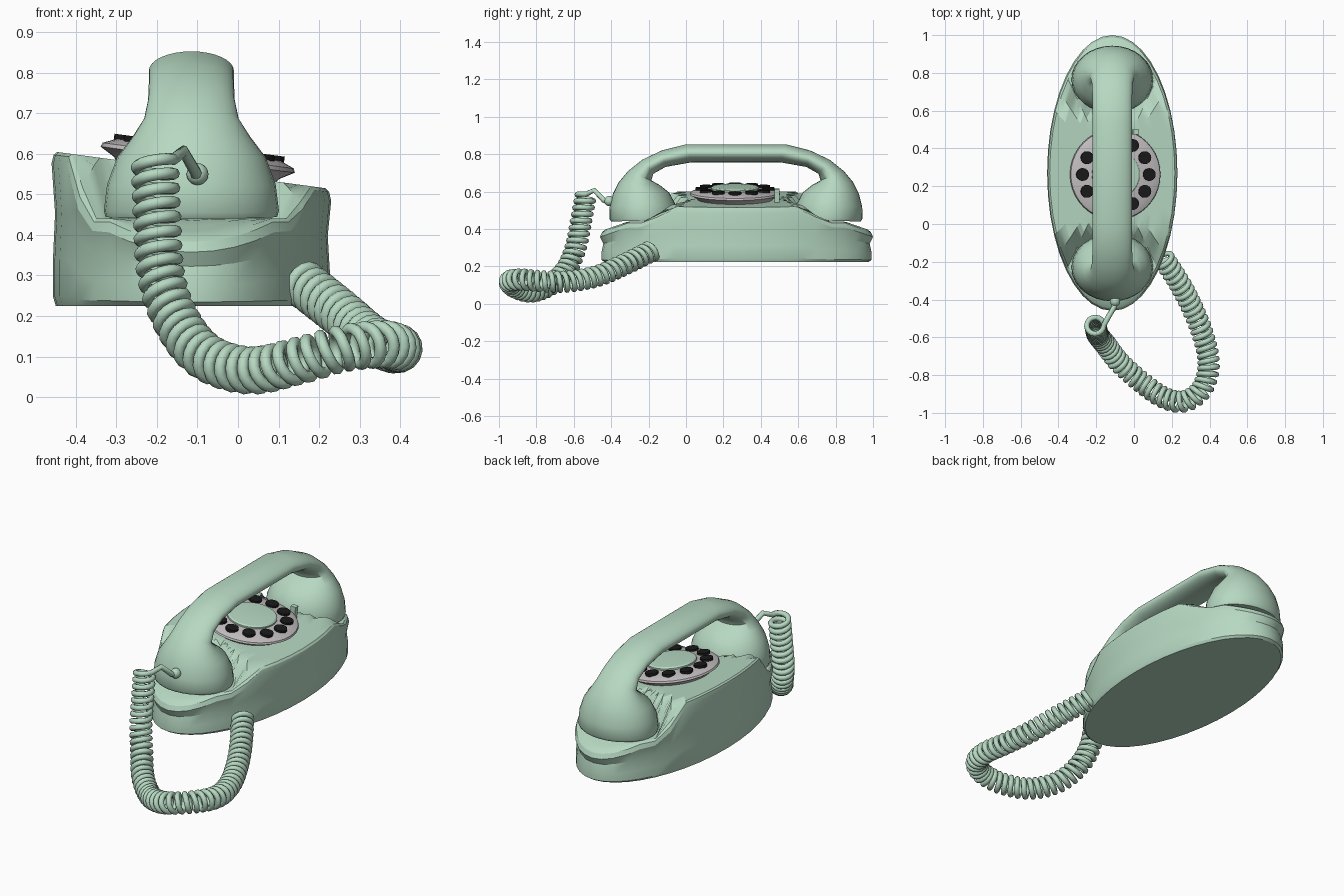
import bpy, bmesh, math
from mathutils import Vector, Matrix

if "Cube" in bpy.data.objects:
    bpy.data.objects.remove(bpy.data.objects["Cube"])

CX, CY = -0.115, 0.27            # centre of the oval body
TILT = 0.135                     # sideways slope of the deck


def material(name, rgb):
    m = bpy.data.materials.new(name)
    m.diffuse_color = (*rgb, 1)
    m.use_nodes = True
    m.node_tree.nodes["Principled BSDF"].inputs["Base Color"].default_value = m.diffuse_color
    return m


GREEN = material("soft_green", (0.47, 0.69, 0.54))
GREY = material("warm_grey", (0.55, 0.52, 0.53))
BLACK = material("black", (0.01, 0.01, 0.01))


def add_object(name, bm, mat, angle=35):
    bmesh.ops.recalc_face_normals(bm, faces=bm.faces[:])
    me = bpy.data.meshes.new(name)
    bm.to_mesh(me)
    bm.free()
    ob = bpy.data.objects.new(name, me)
    bpy.context.collection.objects.link(ob)
    me.materials.append(mat)
    bpy.ops.object.select_all(action='DESELECT')
    ob.select_set(True)
    bpy.context.view_layer.objects.active = ob
    bpy.ops.object.shade_smooth_by_angle(angle=math.radians(angle))
    return ob


def loft(name, rings, mat, angle=35):
    """Bridge closed rings of points and cap both ends."""
    bm = bmesh.new()
    loops = [[bm.verts.new(p) for p in r] for r in rings]
    n = len(loops[0])
    for a, b in zip(loops, loops[1:]):
        for i in range(n):
            j = (i + 1) % n
            bm.faces.new((a[i], a[j], b[j], b[i]))
    bm.faces.new(loops[0][::-1])
    bm.faces.new(loops[-1])
    return add_object(name, bm, mat, angle)


def lathe(name, profile, matrix, mat, sides=40, angle=30):
    rings = [[matrix @ Vector((r * math.cos(t), r * math.sin(t), z))
              for t in (2 * math.pi * i / sides for i in range(sides))]
             for r, z in profile]
    return loft(name, rings, mat, angle)


# Body: oval wall under a tilted deck that drops to a saddle at both ends
def top_z(u, v):
    u_abs, v_abs = abs(u), abs(v)
    k = (v_abs - 0.25 - 0.45 * u_abs) / 0.08
    k = min(1, max(0, k))
    deck = 0.56 - TILT * u
    low = 0.44 - 0.35 * max(0, v_abs - 0.58)
    return deck * (1 - k) + low * k


def body_ring(scale, frac=None, drop=0.0, sides=40):
    pts = []
    for i in range(sides):
        t = 2 * math.pi * i / sides
        u, v = 0.345 * math.cos(t), 0.73 * math.sin(t)
        if frac is None:
            z = top_z(u * scale, v * scale) - drop
        else:
            z = 0.225 + frac * (top_z(u, v) - 0.225)
        pts.append((CX + u * scale, CY + v * scale, z))
    return pts


rings = [body_ring(0.97, 0), body_ring(0.99, 0.06), body_ring(0.99, 0.3),
         body_ring(0.975, 0.6), body_ring(1.0, None, 0.03), body_ring(0.985, None, 0.008)]
rings += [body_ring(0.96 - 0.05 * i) for i in range(19)]
loft("phone_body", rings, GREEN, 25)

# Handset: elliptical sections from cup to bar, mirrored to the other cup
# (outer y, outer z, inner y, inner z, half width)
HALF = [(-0.40, 0.44, -0.055, 0.45, 0.212), (-0.41, 0.455, -0.05, 0.465, 0.216),
        (-0.408, 0.52, -0.055, 0.53, 0.208),
        (-0.39, 0.59, -0.09, 0.595, 0.183), (-0.36, 0.65, -0.14, 0.635, 0.145),
        (-0.31, 0.71, -0.185, 0.66, 0.117), (-0.235, 0.77, -0.175, 0.695, 0.107),
        (-0.13, 0.82, -0.11, 0.732, 0.105), (0.0, 0.853, 0.03, 0.757, 0.105)]
MID = 0.267
sections = HALF + [(2 * MID - a, b, 2 * MID - c, d, w) for a, b, c, d, w in reversed(HALF)]
rings = []
for oy, oz, iy, iz, w in sections:
    c = Vector((CX, (oy + iy) / 2, (oz + iz) / 2))
    h = Vector((0, (oy - iy) / 2, (oz - iz) / 2))
    rings.append([c + Vector((w * math.cos(t), 0, 0)) + h * math.sin(t)
                  for t in (2 * math.pi * i / 32 for i in range(32))])
loft("handset", rings, GREEN, 50)

# Dial: tilted with the deck
dial = Matrix.Translation((-0.103, 0.262, 0.56)) @ Matrix.Rotation(math.atan(TILT), 4, 'Y')
lathe("dial_plate", [(0.19, -0.02), (0.205, 0.005), (0.242, 0.026), (0.238, 0.036),
                     (0.205, 0.05), (0.10, 0.055)], dial, GREY)
lathe("dial_centre", [(0.128, 0.045), (0.128, 0.062), (0.12, 0.068), (0.06, 0.072)],
      dial, GREEN)
for i in range(12):
    t = math.radians(30 * i)
    m = dial @ Matrix.Translation((0.178 * math.cos(t), 0.178 * math.sin(t), 0.045))
    lathe("finger_hole", [(0.034, 0), (0.034, 0.017)], m, BLACK, 16)

# Finger stop beside the dial
bm = bmesh.new()
bmesh.ops.create_cube(bm, size=1, matrix=dial @ Matrix.Translation((0.105, 0.225, 0.03))
                      @ Matrix.Diagonal((0.03, 0.025, 0.08, 1)))
add_object("finger_stop", bm, GREEN)

# Cord plug on the front cup
bm = bmesh.new()
bmesh.ops.create_uvsphere(bm, u_segments=16, v_segments=10, radius=0.027,
                          matrix=Matrix.Translation((-0.10, -0.41, 0.55)))
add_object("cord_plug", bm, GREEN, 60)

# Coiled cord: a helix carried along a smooth path
PATH = [Vector(p) for p in (
    (-0.205, -0.535, 0.585), (-0.20, -0.56, 0.45), (-0.19, -0.59, 0.30),
    (-0.15, -0.64, 0.185), (-0.08, -0.73, 0.10), (0.03, -0.83, 0.066),
    (0.15, -0.915, 0.09), (0.26, -0.94, 0.12), (0.355, -0.88, 0.13),
    (0.395, -0.76, 0.12), (0.375, -0.62, 0.12), (0.32, -0.47, 0.15),
    (0.25, -0.33, 0.21), (0.155, -0.18, 0.285))]


def smooth_path(pts, steps=40):
    p = [2 * pts[0] - pts[1]] + pts + [2 * pts[-1] - pts[-2]]
    out = []
    for i in range(1, len(p) - 2):
        a, b, c, d = p[i - 1:i + 3]
        for s in range(steps):
            t = s / steps
            out.append(0.5 * (2 * b + (c - a) * t + (2 * a - 5 * b + 4 * c - d) * t * t
                              + (3 * b - a - 3 * c + d) * t ** 3))
    return out + [pts[-1]]


line = smooth_path(PATH)
PITCH, COIL_R = 0.036, 0.046
wire = [Vector((-0.10, -0.40, 0.54)), Vector((-0.105, -0.44, 0.555)),
        Vector((-0.135, -0.49, 0.607))]
side, phase, done = Vector((1, 0, 0)), 0.0, 0.0
step = PITCH / 16
for a, b in zip(line, line[1:]):
    tan = (b - a).normalized()
    side = (side - tan * side.dot(tan)).normalized()
    up = tan.cross(side)
    length = (b - a).length
    while done < length:
        wire.append(a + tan * done + COIL_R * (side * math.cos(phase) + up * math.sin(phase)))
        phase += 2 * math.pi / 16
        done += step
    done -= length
wire.append(Vector((0.11, -0.13, 0.29)))

cu = bpy.data.curves.new("coiled_cord", 'CURVE')
cu.dimensions = '3D'
cu.bevel_depth = 0.0145
cu.bevel_resolution = 2
cu.use_fill_caps = True
sp = cu.splines.new('POLY')
sp.points.add(len(wire) - 1)
for pt, co in zip(sp.points, wire):
    pt.co = (*co, 1)
cu.materials.append(GREEN)
bpy.context.collection.objects.link(bpy.data.objects.new("coiled_cord", cu))
